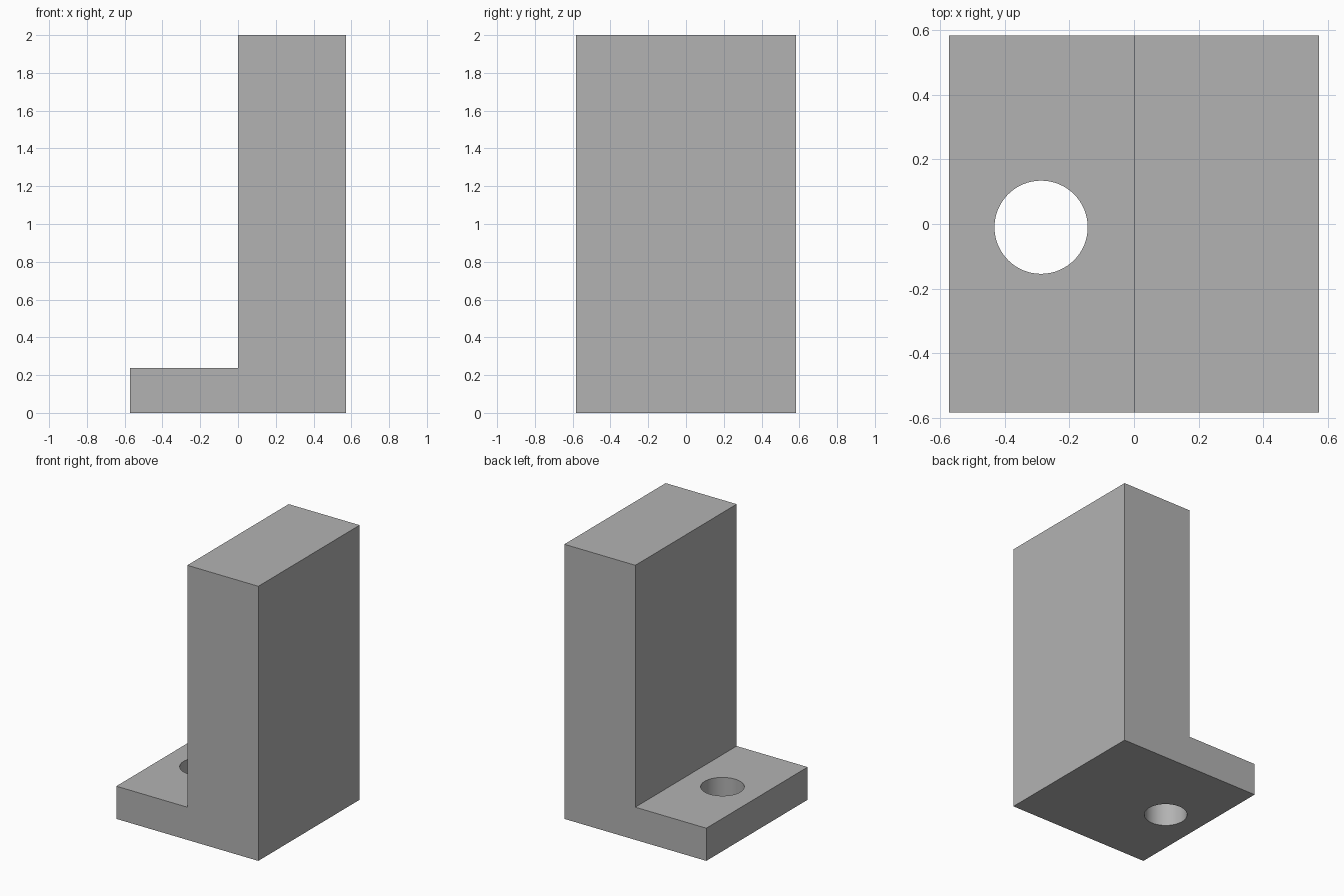
import bpy
import bmesh
import math

default_cube = bpy.data.objects.get("Cube")
if default_cube:
    bpy.data.objects.remove(default_cube, do_unlink=True)

HALF_X, HALF_Y, HEIGHT = 0.572, 0.583, 2.0
FOOT_HEIGHT = 0.238
HOLE_X, HOLE_Y, HOLE_RADIUS = -0.287, -0.01, 0.144

# Plain grey material
grey = bpy.data.materials.new("plain_grey")
grey.use_nodes = True
colour = (0.45, 0.45, 0.45, 1.0)
grey.diffuse_color = colour
grey.node_tree.nodes["Principled BSDF"].inputs["Base Color"].default_value = colour

# L-shaped bracket: side profile extruded along y
profile = [(-HALF_X, 0), (HALF_X, 0), (HALF_X, HEIGHT),
           (0, HEIGHT), (0, FOOT_HEIGHT), (-HALF_X, FOOT_HEIGHT)]
bm = bmesh.new()
face = bm.faces.new([bm.verts.new((x, -HALF_Y, z)) for x, z in profile])
extruded = bmesh.ops.extrude_face_region(bm, geom=[face])["geom"]
back_verts = [v for v in extruded if isinstance(v, bmesh.types.BMVert)]
bmesh.ops.translate(bm, verts=back_verts, vec=(0, 2 * HALF_Y, 0))
bmesh.ops.recalc_face_normals(bm, faces=bm.faces)
mesh = bpy.data.meshes.new("angle_bracket")
bm.to_mesh(mesh)
bm.free()
bracket = bpy.data.objects.new("angle_bracket", mesh)
bpy.context.collection.objects.link(bracket)
mesh.materials.append(grey)

# Round bolt hole through the foot
bpy.ops.mesh.primitive_cylinder_add(
    vertices=64, radius=HOLE_RADIUS, depth=FOOT_HEIGHT * 2,
    location=(HOLE_X, HOLE_Y, FOOT_HEIGHT / 2))
cutter = bpy.context.object
cutter.name = "bolt_hole_cutter"
cutter.hide_render = True
cutter.data.materials.append(grey)

cut = bracket.modifiers.new("bolt_hole", "BOOLEAN")
cut.operation = "DIFFERENCE"
cut.solver = "EXACT"
cut.object = cutter

bpy.ops.object.select_all(action="DESELECT")
bracket.select_set(True)
bpy.context.view_layer.objects.active = bracket
bpy.ops.object.modifier_apply(modifier=cut.name)
bpy.data.objects.remove(cutter, do_unlink=True)

# Smooth hole wall, sharp bracket edges
bpy.ops.object.shade_smooth_by_angle(angle=math.radians(30))
